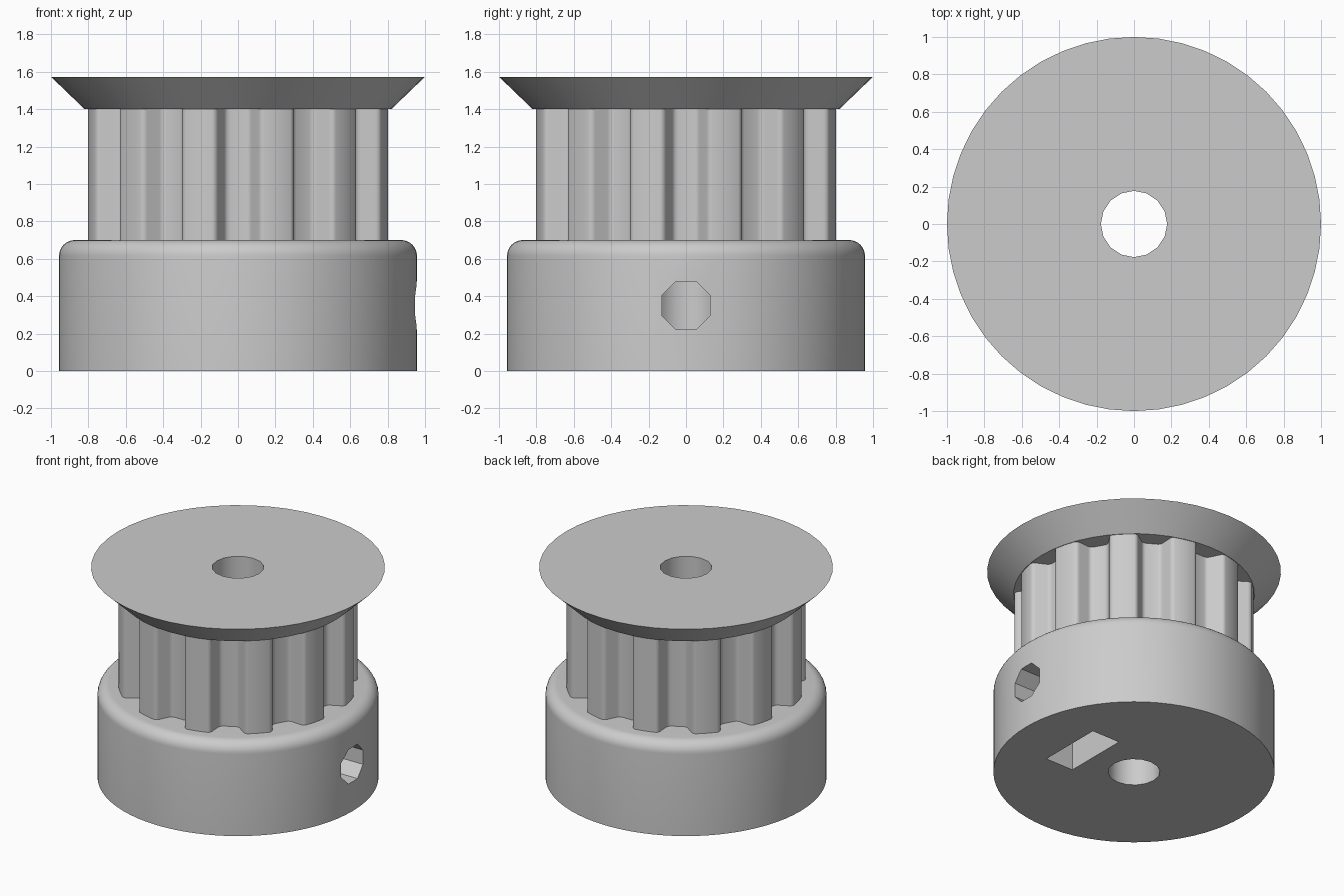
import bpy, bmesh, math
from mathutils import Matrix, Vector

cube = bpy.data.objects.get("Cube")
if cube:
    bpy.data.objects.remove(cube, do_unlink=True)

grey = bpy.data.materials.new("light_grey")
grey.use_nodes = True
grey.diffuse_color = (0.6, 0.6, 0.6, 1)
grey.node_tree.nodes["Principled BSDF"].inputs["Base Color"].default_value = (0.6, 0.6, 0.6, 1)

BASE_R, BASE_H = 0.957, 0.70
TEETH, TEETH_R = 12, 0.815
FLANGE_Z, TOP_Z = 1.40, 1.573
SCREW_Z = 0.35


def make_object(name, bm):
    bmesh.ops.recalc_face_normals(bm, faces=bm.faces)
    mesh = bpy.data.meshes.new(name)
    bm.to_mesh(mesh)
    bm.free()
    mesh.materials.append(grey)
    obj = bpy.data.objects.new(name, mesh)
    bpy.context.collection.objects.link(obj)
    return obj


def stack(name, rings):
    """Skin a list of equal-length point loops and cap both ends."""
    bm = bmesh.new()
    loops = [[bm.verts.new(p) for p in ring] for ring in rings]
    n = len(loops[0])
    for a, b in zip(loops, loops[1:]):
        for i in range(n):
            j = (i + 1) % n
            bm.faces.new((a[i], a[j], b[j], b[i]))
    bm.faces.new(loops[0][::-1])
    bm.faces.new(loops[-1])
    return make_object(name, bm)


def circle(r, z, n, phase=0.0):
    return [Vector((r * math.cos(math.tau * i / n + phase),
                    r * math.sin(math.tau * i / n + phase), z)) for i in range(n)]


def lathe(name, profile, n):
    return stack(name, [circle(r, z, n) for r, z in profile])


def cut(obj, cutters):
    bpy.ops.object.select_all(action="DESELECT")
    bpy.context.view_layer.objects.active = obj
    obj.select_set(True)
    for c in cutters:
        mod = obj.modifiers.new("cut", "BOOLEAN")
        mod.object, mod.operation, mod.solver = c, "DIFFERENCE", "EXACT"
        bpy.ops.object.modifier_apply(modifier=mod.name)
    bpy.ops.object.shade_smooth_by_angle(angle=math.radians(30))


# Hub base with a rounded top edge
fillet = 0.085
steps = 8
base_profile = [(BASE_R, 0)]
for i in range(steps + 1):
    a = math.pi / 2 * i / steps
    base_profile.append((BASE_R - fillet + fillet * math.cos(a),
                         BASE_H - fillet + fillet * math.sin(a)))
base = lathe("hub_base", base_profile, 72)

# Toothed drum: trapezoid grooves with rounded corners, (half width, depth)
half_groove = [(0.140, 0), (0.130, 0.001), (0.121, 0.005), (0.114, 0.011), (0.108, 0.019),
               (0.073, 0.090), (0.067, 0.098), (0.060, 0.104), (0.051, 0.108), (0.041, 0.110)]
groove = [(-w, d) for w, d in half_groove] + [(w, d) for w, d in reversed(half_groove)]
mouth_r = math.sqrt(TEETH_R ** 2 - half_groove[0][0] ** 2)
outline = []
for k in range(TEETH):
    turn = Matrix.Rotation(math.tau * k / TEETH, 3, "Z")
    outline += [turn @ Vector((mouth_r - d, t, 0)) for t, d in groove]
    mid = math.tau * (k + 0.5) / TEETH
    outline.append(Vector((TEETH_R * math.cos(mid), TEETH_R * math.sin(mid), 0)))
drum = stack("toothed_drum", [[p + Vector((0, 0, z)) for p in outline]
                              for z in (BASE_H, FLANGE_Z)])

# Flared belt flange
flange = lathe("top_flange", [(0.82, FLANGE_Z), (1.0, TOP_Z)], 48)

# Cutters: shaft bore, set screw hole, captive nut slot
bore = stack("bore_cutter", [circle(0.177, z, 16) for z in (-0.1, TOP_Z + 0.1)])
screw = stack("screw_cutter", [[Vector((x, p.x, p.y + SCREW_Z))
                                for p in circle(0.14, 0, 8, math.pi / 8)]
                               for x in (0, 1.1)])
nut = [(-0.246, -0.1), (0.246, -0.1), (0.246, SCREW_Z + 0.142),
       (0, SCREW_Z + 0.284), (-0.246, SCREW_Z + 0.142)]
slot = stack("nut_slot_cutter", [[Vector((x, y, z)) for y, z in nut] for x in (0.341, 0.572)])

cut(base, [bore, screw, slot])
cut(drum, [bore])
cut(flange, [bore])
for c in (bore, screw, slot):
    bpy.data.objects.remove(c, do_unlink=True)
